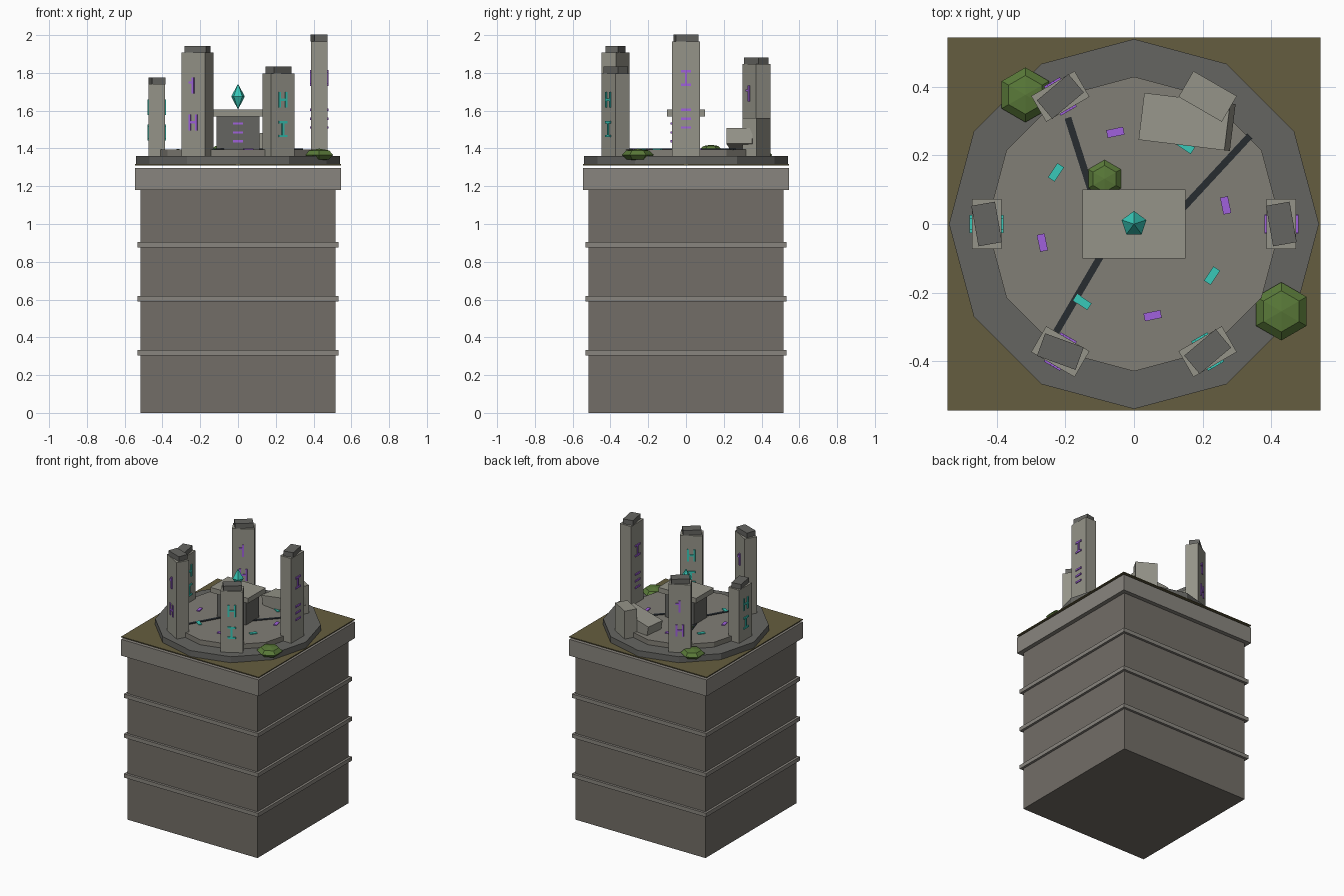
import bpy, bmesh
from math import sin, cos, pi, radians, atan2, hypot
from mathutils import Matrix, Vector

if "Cube" in bpy.data.objects:
    bpy.data.objects.remove(bpy.data.objects["Cube"])


def mat(name, *rgb):
    m = bpy.data.materials.new(name)
    m.diffuse_color = (*rgb, 1)
    m.use_nodes = True
    m.node_tree.nodes["Principled BSDF"].inputs["Base Color"].default_value = m.diffuse_color
    return m


WALL = mat("wall", .17, .155, .135)
TRIM = mat("trim", .25, .235, .21)
GRASS = mat("dry_grass", .13, .11, .05)
STONE = mat("stone", .30, .295, .25)
DARK = mat("dark_stone", .13, .13, .12)
PAVE = mat("paving", .22, .21, .18)
TEAL = mat("teal", .04, .58, .48)
PURPLE = mat("purple", .35, .12, .72)
CRACK = mat("crack", .02, .025, .03)
LEAF = mat("leaf", .10, .19, .04)


def finish(name, bm, material):
    bmesh.ops.recalc_face_normals(bm, faces=bm.faces)
    me = bpy.data.meshes.new(name)
    bm.to_mesh(me)
    bm.free()
    me.materials.append(material)
    ob = bpy.data.objects.new(name, me)
    bpy.context.collection.objects.link(ob)
    return ob


def add_box(bm, size, matrix):
    bmesh.ops.create_cube(bm, size=1, matrix=matrix @ Matrix.Diagonal((*size, 1)))


def box(name, size, loc, material, rz=0, ry=0):
    bm = bmesh.new()
    add_box(bm, size, Matrix.Translation(loc) @ Matrix.Rotation(rz, 4, 'Z')
            @ Matrix.Rotation(ry, 4, 'Y'))
    return finish(name, bm, material)


def slab(name, hx, hy, z0, z1, material):
    return box(name, (2 * hx, 2 * hy, z1 - z0), (0, 0, (z0 + z1) / 2), material)


def lathe(name, profile, sides, loc, material):
    """Flat-sided turned shape; a radius of 0 makes a pole."""
    bm = bmesh.new()
    rings = []
    for r, z in profile:
        n = sides if r else 1
        rings.append([bm.verts.new(Vector(loc) + Vector((
            r * cos(pi / 2 + 2 * pi * i / n), r * sin(pi / 2 + 2 * pi * i / n), z)))
            for i in range(n)])
    for a, b in zip(rings, rings[1:]):
        for i in range(sides):
            q = [a[i % len(a)], a[(i + 1) % len(a)], b[(i + 1) % len(b)], b[i % len(b)]]
            bm.faces.new(list(dict.fromkeys(q)))
    for ring in (rings[0], rings[-1]):
        if len(ring) > 2:
            bm.faces.new(ring)
    return finish(name, bm, material)


# Square tower block with bands and cornice
slab("tower_block", .515, .515, 0, 1.19, WALL)
for i in range(3):
    z = .318 + .286 * i
    slab(f"tower_band_{i + 1}", .532, .532, z - .014, z + .014, TRIM)
slab("cornice", .545, .545, 1.18, 1.297, TRIM)
slab("grass_top", .545, .545, 1.311, 1.317, GRASS)

# Two-step twelve-sided platform
lathe("platform_lower", [(.54, 1.315), (.54, 1.36)], 12, (0, 0, 0), DARK)
lathe("platform_upper", [(.43, 1.35), (.43, 1.395)], 12, (0, 0, 0), PAVE)

# Altar with floating crystal
slab("altar_base", .115, .075, 1.39, 1.575, DARK)
slab("altar_top", .15, .10, 1.57, 1.606, STONE)
lathe("crystal", [(0, 1.606), (.038, 1.675), (0, 1.742)], 5, (0, 0, 0), TEAL)

# Carved marks: bars as (centre u, centre v, width, height)
B = .012
MARKS = {
    "post": [(0, 0, B, .084), (-.012, .016, .03, B)],
    "ladder": [(-.021, 0, B, .084), (.021, 0, B, .084), (0, 0, .042, B)],
    "spool": [(0, 0, B, .08), (0, .036, .054, B), (0, -.036, .054, B)],
    "rows": [(0, .047, .055, B), (0, 0, .055, B), (0, -.047, .055, B)],
}


def marks(name, items, material):
    """items: list of (mark kind, centre, facing angle)."""
    bm = bmesh.new()
    for kind, loc, ang in items:
        base = Matrix.Translation(loc) @ Matrix.Rotation(ang, 4, 'Z')
        for u, v, w, h in MARKS[kind]:
            add_box(bm, (.012, w, h), base @ Matrix.Translation((0, u, v)))
    finish(name, bm, material)


marks("altar_mark", [("rows", (0, -.075, 1.485), -pi / 2)], PURPLE)

# Standing pillars: angle, body top, upper mark, lower mark, mark colour
Z0, R = 1.36, .43
PILLARS = [
    (0, 1.967, "spool", "rows", PURPLE),
    (120, 1.847, "post", "ladder", PURPLE),
    (180, 1.740, "ladder", "spool", TEAL),
    (240, 1.908, "post", "ladder", PURPLE),
    (300, 1.798, "ladder", "spool", TEAL),
]
for i, (deg, top, upper, lower, colour) in enumerate(PILLARS, 1):
    a = radians(deg)
    x, y, h = R * cos(a), R * sin(a), top - Z0
    box(f"pillar_{i}", (.087, .146, h), (x, y, Z0 + h / 2), STONE, a)
    box(f"pillar_cap_{i}", (.07, .12, .037), (x, y, top + .0165), DARK, a + radians(10))
    items = []
    for side in (1, -1):
        r = R + side * .0435
        for kind, f in ((upper, .68), (lower, .325)):
            items.append((kind, (r * cos(a), r * sin(a), Z0 + f * h),
                          a if side > 0 else a + pi))
    marks(f"pillar_marks_{i}", items, colour)

# Broken pillar: stump and leaning fallen piece
a = radians(60)
box("broken_stump", (.087, .146, .2), (R * cos(a), R * sin(a), 1.46), STONE, a)
box("fallen_piece", (.257, .138, .085), (.155, .298, 1.443), STONE,
    radians(-7), radians(-11))

# Cracks across the paving, running in under the altar
for i, (x0, y0, x1, y1) in enumerate([(-.193, .31, -.11, .05), (.338, .257, .10, 0),
                                      (-.227, -.315, -.06, -.03)], 1):
    box(f"crack_{i}", (hypot(x1 - x0, y1 - y0), .02, .006),
        ((x0 + x1) / 2, (y0 + y1) / 2, 1.396), CRACK, atan2(y1 - y0, x1 - x0))

# Ring of glowing floor tiles
for i in range(8):
    a = radians(11.5 + 45 * i)
    box(f"floor_tile_{i + 1}", (.023, .05, .008), (.273 * cos(a), .273 * sin(a), 1.397),
        TEAL if i % 2 else PURPLE, a)

# Low six-sided bushes
for i, (x, y, z, r) in enumerate([(.43, -.255, 1.366, .085), (-.317, .377, 1.366, .08),
                                  (-.086, .132, 1.398, .055)], 1):
    h = .39 * r
    lathe(f"bush_{i}", [(0, -h), (.707 * r, -.707 * h), (r, 0), (.707 * r, .707 * h), (0, h)],
          6, (x, y, z), LEAF)
